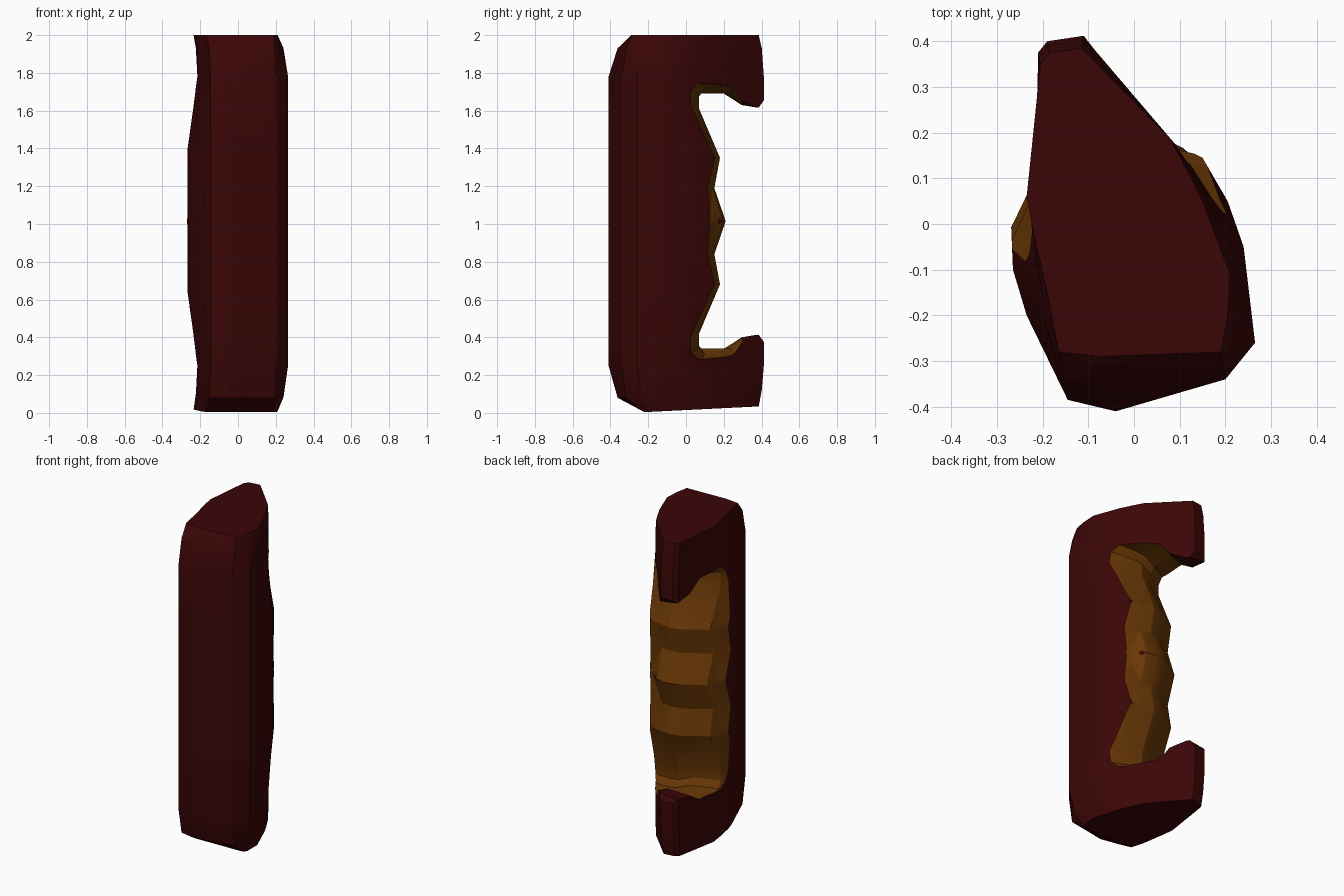
import bpy, bmesh
from mathutils import Vector

cube = bpy.data.objects.get("Cube")
if cube:
    bpy.data.objects.remove(cube, do_unlink=True)


def material(name, rgb):
    mat = bpy.data.materials.new(name)
    mat.use_nodes = True
    mat.diffuse_color = (*rgb, 1)
    mat.node_tree.nodes["Principled BSDF"].inputs["Base Color"].default_value = (*rgb, 1)
    return mat


MATERIALS = [material("dark_red", (0.043, 0.0018, 0.002)),
             material("brown_gold", (0.148, 0.041, 0.002))]


def loft(name, rings, paint=lambda segment: 0):
    """Closed solid through rings of equal point count; paint picks the material per segment."""
    bm = bmesh.new()
    loops = [[bm.verts.new(p) for p in ring] for ring in rings]
    n = len(loops[0])
    for a, b in zip(loops, loops[1:]):
        for i in range(n):
            j = (i + 1) % n
            bm.faces.new((a[i], a[j], b[j], b[i])).material_index = paint(i)
    bm.faces.new(loops[0][::-1])
    bm.faces.new(loops[-1])
    bmesh.ops.triangulate(bm, faces=bm.faces[:])
    bmesh.ops.recalc_face_normals(bm, faces=bm.faces[:])
    mesh = bpy.data.meshes.new(name)
    bm.to_mesh(mesh)
    bm.free()
    for mat in MATERIALS:
        mesh.materials.append(mat)
    obj = bpy.data.objects.new(name, mesh)
    bpy.context.collection.objects.link(obj)
    return obj


# Grip body: outline at the middle, narrower shoulders, and inset end caps
middle = [(-.145, -.385), (-.04, -.41), (.2, -.34), (.265, -.26), (.24, -.05),
          (.205, .05), (.15, .145), (.09, .175), (-.085, .38), (-.11, .412),
          (-.19, .4), (-.21, .375), (-.27, .02), (-.265, -.1), (-.235, -.2)]
shoulder = middle[:5] + [(.168, .055), (.12, .13)] + middle[7:12] + [
    (-.215, .06), (-.213, -.1), (-.2, -.2)]
cap = [(-.165, -.28), (-.075, -.29), (.19, -.28), (.205, -.2), (.21, -.11),
       (.15, .05), (.115, .12), (.08, .185), (-.09, .36), (-.115, .385),
       (-.185, .375), (-.205, .35), (-.235, .06), (-.22, -.02), (-.19, -.15)]
base = [(x, max(y, -.22)) for x, y in cap]


def ring(outline, z, tilt=0):
    return [Vector((x, y, z + tilt * max(0, y + .3))) for x, y in outline]


def blend(t):
    return [tuple(Vector(a).lerp(Vector(b), t)) for a, b in zip(shoulder, cap)]


body = loft("grip_body", [
    ring(base, 0, .05), ring(blend(.4), .08, .06), ring(shoulder, .25),
    ring(middle, .64), ring(middle, 1.4),
    ring(shoulder, 1.78), ring(blend(.4), 1.93), ring(cap, 2)])

# Finger recess: wavy profile, mirrored about mid height, flared toward both sides
upper = [(.15, 1.19), (.18, 1.35), (.07, 1.58), (.07, 1.65), (.1, 1.69),
         (.25, 1.69), (.30, 1.63), (.385, 1.615), (.42, 1.66), (.6, 1.66)]
profile = [(y, 2.03 - z) for y, z in reversed(upper)] + [(.21, 1.015)] + upper
crest = len(upper)


def station(x, push, spread, flatten=0):
    points = []
    for i, (y, z) in enumerate(profile):
        weight = min(1, max(0, (.34 - y) / .12))
        side = max(-1, min(1, (z - 1.015) / .6)) if abs(z - 1.015) > .5 else 0
        extra = flatten if i == crest else 0
        points.append(Vector((x, y - push * weight - extra, z + spread * side)))
    return points


last = len(profile) - 1
recess = loft("finger_recess_cutter", [
    station(-.33, .36, .07), station(-.275, .23, .05), station(-.217, .11, .02),
    station(-.08, .02, 0), station(0, 0, .03), station(.07, .012, .045),
    station(.15, .03, .055, .05), station(.33, .09, .06, .1)],
    lambda i: 0 if i < 3 or i > last - 4 else 1)
recess.hide_render = True

cut = body.modifiers.new("finger_recess", 'BOOLEAN')
cut.operation = 'DIFFERENCE'
cut.solver = 'EXACT'
cut.object = recess
bpy.context.view_layer.objects.active = body
body.select_set(True)
bpy.ops.object.modifier_apply(modifier=cut.name)
bpy.data.objects.remove(recess, do_unlink=True)
bpy.ops.object.shade_smooth_by_angle(angle=.4)
